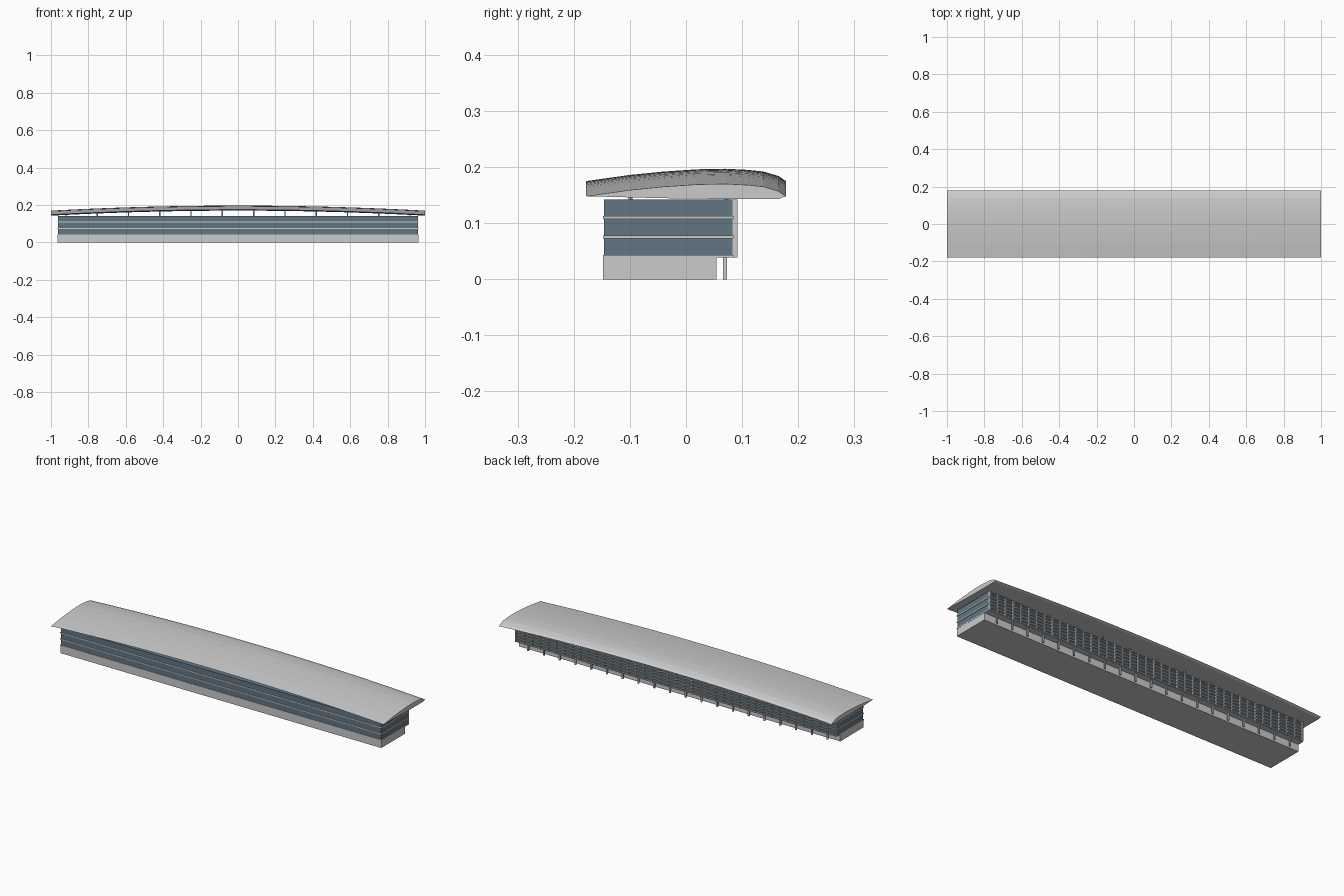
import bpy, bmesh, math

if "Cube" in bpy.data.objects:
    bpy.data.objects.remove(bpy.data.objects["Cube"])


def material(name, rgb):
    m = bpy.data.materials.new(name)
    m.diffuse_color = (*rgb, 1)
    m.use_nodes = True
    m.node_tree.nodes["Principled BSDF"].inputs["Base Color"].default_value = m.diffuse_color
    return m


glass_mat = material("dark_glass", (0.12, 0.18, 0.23))
stone_mat = material("plinth_grey", (0.62, 0.61, 0.63))


def mesh_object(name, bm, mat=None):
    bmesh.ops.recalc_face_normals(bm, faces=bm.faces)
    me = bpy.data.meshes.new(name)
    bm.to_mesh(me)
    bm.free()
    ob = bpy.data.objects.new(name, me)
    bpy.context.collection.objects.link(ob)
    if mat:
        me.materials.append(mat)
    return ob


def add_box(bm, x0, x1, y0, y1, z0, z1):
    verts = bmesh.ops.create_cube(bm, size=1)["verts"]
    for v in verts:
        v.co.x = x1 if v.co.x > 0 else x0
        v.co.y = y1 if v.co.y > 0 else y0
        v.co.z = z1 if v.co.z > 0 else z0


def boxes(name, items, mat=None):
    bm = bmesh.new()
    for b in items:
        add_box(bm, *b)
    return mesh_object(name, bm, mat)


def spread(count, half):
    return [-half + 2 * half * i / (count - 1) for i in range(count)]


FLOORS = (0.041, 0.0755, 0.110)

# Recessed ground floor and glazed upper storeys
boxes("ground_floor", [(-0.965, 0.965, -0.148, 0.054, 0, 0.039)], stone_mat)
boxes("glazed_storeys", [(-0.963, 0.963, -0.146, 0.083, 0.039, 0.142)], glass_mat)

# Floor slabs projecting slightly past the glass
boxes("floor_slabs", [(-0.966, 0.966, -0.148, 0.085, z - 0.0025, z + 0.0025)
                      for z in FLOORS])

# Rear facade grid: vertical fins with rails
boxes("rear_fins", [(x - 0.003, x + 0.003, 0.082, 0.092, 0.039, 0.142)
                    for x in spread(41, 0.96)])
boxes("rear_rails", [(-0.963, 0.963, 0.082, 0.089, z - 0.002, z + 0.002)
                     for z in (0.041, 0.058, 0.0755, 0.093, 0.110, 0.127, 0.140)])

# Colonnade under the rear overhang
boxes("rear_columns", [(x - 0.004, x + 0.004, 0.066, 0.073, 0, 0.04)
                       for x in spread(20, 0.9)])


def rise(x):
    return 0.027 * (1 - x * x)


# Posts carrying the roof
bm = bmesh.new()
for x in spread(12, 0.92):
    for y in (-0.099, 0.072):
        top = 0.147 + rise(x)
        ret = bmesh.ops.create_cone(bm, segments=8, radius1=0.0035, radius2=0.0035,
                                    depth=top - 0.14, cap_ends=True)
        bmesh.ops.translate(bm, verts=ret["verts"], vec=(x, y, (top + 0.14) / 2))
mesh_object("roof_posts", bm)

# Lens-shaped roof section swept along a shallow arch
SECTION = [(-0.178, 0.148), (-0.10, 0.159), (-0.04, 0.165), (0.02, 0.169), (0.07, 0.170),
           (0.11, 0.168), (0.138, 0.165), (0.165, 0.157), (0.178, 0.148),
           (0.165, 0.143), (0.08, 0.143), (-0.04, 0.1445), (-0.10, 0.146)]
bm = bmesh.new()
rings = [[bm.verts.new((x, y, z + rise(x))) for y, z in SECTION] for x in spread(25, 1)]
for a, b in zip(rings, rings[1:]):
    for i in range(len(a)):
        j = (i + 1) % len(a)
        bm.faces.new((a[i], a[j], b[j], b[i]))
bm.faces.new(rings[0])
bm.faces.new(rings[-1])
mesh_object("curved_roof", bm)
